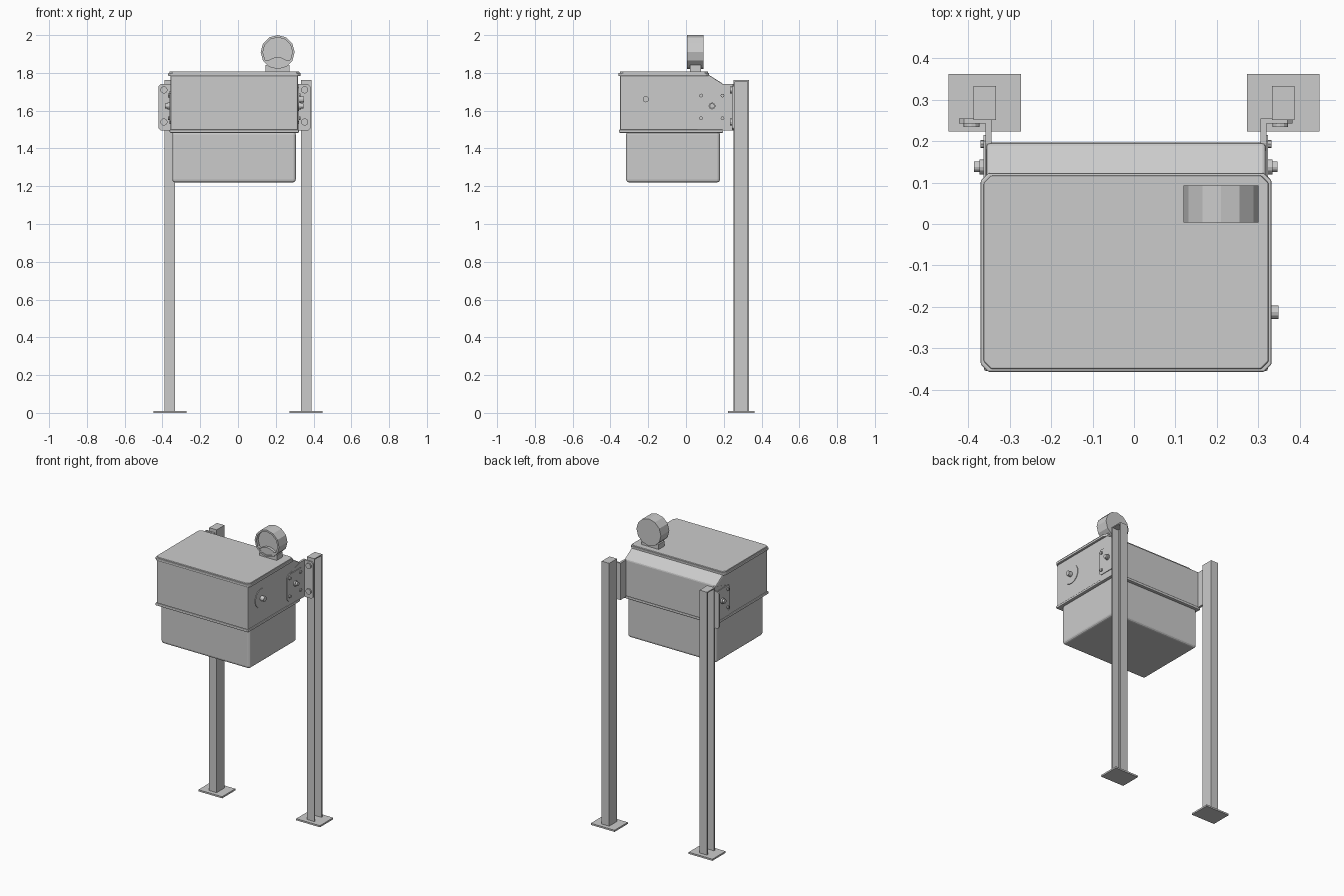
import bpy, bmesh, math

if "Cube" in bpy.data.objects:
    bpy.data.objects.remove(bpy.data.objects["Cube"])

CX = -0.0195  # middle of the collector box (slightly off the post centre)


def finish(name, bm, bevel=0, segs=2):
    bmesh.ops.recalc_face_normals(bm, faces=bm.faces)
    me = bpy.data.meshes.new(name)
    bm.to_mesh(me)
    bm.free()
    ob = bpy.data.objects.new(name, me)
    bpy.context.collection.objects.link(ob)
    if bevel:
        m = ob.modifiers.new("bevel", 'BEVEL')
        m.width, m.segments = bevel, segs
        m.limit_method, m.angle_limit = 'ANGLE', math.radians(40)
    return ob


def prism(name, pts, axis, lo, hi, bevel=0, segs=2):
    """Extrude a 2D outline along x (pts = y,z), y (pts = x,z) or z (pts = x,y)."""
    def place(p, t):
        return {'x': (t, *p), 'y': (p[0], t, p[1]), 'z': (*p, t)}[axis]
    bm = bmesh.new()
    a = [bm.verts.new(place(p, lo)) for p in pts]
    b = [bm.verts.new(place(p, hi)) for p in pts]
    bm.faces.new(a)
    bm.faces.new(b)
    n = len(pts)
    for i in range(n):
        bm.faces.new((a[i], a[(i + 1) % n], b[(i + 1) % n], b[i]))
    return finish(name, bm, bevel, segs)


def box(name, x, y, z, bevel=0, segs=2):
    return prism(name, [(x[0], y[0]), (x[1], y[0]), (x[1], y[1]), (x[0], y[1])],
                 'z', z[0], z[1], bevel, segs)


def ring(c, r, n, start=0):
    return [(c[0] + r * math.cos(start + 2 * math.pi * i / n),
             c[1] + r * math.sin(start + 2 * math.pi * i / n)) for i in range(n)]


def chamfered(a0, a1, b0, b1, c):
    return [(a0 + c, b0), (a1 - c, b0), (a1, b0 + c), (a1, b1 - c),
            (a1 - c, b1), (a0 + c, b1), (a0, b1 - c), (a0, b0 + c)]


# Upper housing with sloped back shoulder
prism("housing", [(-0.35, 1.495), (-0.35, 1.79), (0.12, 1.79), (0.195, 1.743), (0.195, 1.495)],
      'x', -0.357, 0.318, 0.008)
box("housing_bottom_lip", (-0.362, 0.323), (-0.355, 0.197), (1.483, 1.5), 0.005)

# Lid with rolled rim
prism("lid_rim", chamfered(-0.37, 0.332, -0.357, 0.123, 0.018), 'z', 1.783, 1.8, 0.004)
prism("lid_top", chamfered(-0.363, 0.325, -0.35, 0.117, 0.018), 'z', 1.795, 1.808, 0.004)

# Lower bin
box("lower_bin", (-0.348, 0.306), (-0.317, 0.18), (1.22, 1.49), 0.016, 3)

# Dial head: 12-sided drum with recessed front
dial = (0.21, 1.91)
bm = bmesh.new()
loops = []
for r, y in [(0.09, 0.093), (0.09, 0.004), (0.078, 0.004), (0.078, 0.024)]:
    loops.append([bm.verts.new((x, y, z)) for x, z in ring(dial, r, 12, math.pi / 2)])
bm.faces.new(loops[0])
bm.faces.new(loops[-1])
for a, b in zip(loops, loops[1:]):
    for i in range(12):
        j = (i + 1) % 12
        bm.faces.new((a[i], a[j], b[j], b[i]))
finish("dial_drum", bm)
box("dial_neck", (0.145, 0.272), (0.02, 0.08), (1.80, 1.842))

# Curved lower cover inside the dial
hump = [(0.21 + 0.06 * t, 1.883 - 0.026 * t * t) for t in (1, 0.66, 0.33, 0, -0.33, -0.66, -1)]
low = [(0.21 + 0.079 * math.cos(a), 1.91 + 0.079 * math.sin(a))
       for a in [math.radians(d) for d in (215, 240, 270, 300, 325)]]
prism("dial_lower_cover", hump + low, 'y', 0.006, 0.028)

# Lock disc and key knob on the right side
prism("lock_disc", ring((-0.213, 1.66), 0.063, 24), 'x', 0.31, 0.322)
prism("lock_knob", ring((-0.213, 1.66), 0.016, 12), 'x', 0.315, 0.349)

# Mounting brackets, mirrored about the housing middle
for side, s in (("left", -1), ("right", 1)):
    def X(v, s=s):
        return v if s > 0 else 2 * CX - v
    prism(side + "_bracket_plate", [(0.06, 1.495), (0.255, 1.495), (0.255, 1.74), (0.195, 1.74),
                                    (0.06, 1.70)], 'x', X(0.305), X(0.3195))
    a, b = sorted((X(0.305), X(0.383)))
    prism(side + "_bracket_flange", chamfered(a, b, 1.495, 1.74, 0.012), 'y', 0.243, 0.255)
    prism(side + "_side_pad", chamfered(0.055, 0.215, 1.53, 1.705, 0.015), 'x', X(0.315), X(0.324))
    prism(side + "_pivot_washer", ring((0.138, 1.625), 0.018, 12), 'x', X(0.32), X(0.334))
    prism(side + "_pivot_knob", ring((0.138, 1.625), 0.013, 12), 'x', X(0.32), X(0.347))
    for y in (0.08, 0.193):
        for z in (1.56, 1.68):
            prism(side + "_pad_bolt", ring((y, z), 0.010, 8), 'x', X(0.32), X(0.332))
    for z in (1.54, 1.71):
        prism(side + "_flange_bolt", ring((X(0.353), z), 0.019, 12), 'y', 0.234, 0.246)

    # Outward-opening channel post with cap and foot plate
    chan = [(0.388, 0.251), (0.333, 0.251), (0.333, 0.333), (0.388, 0.333),
            (0.388, 0.325), (0.341, 0.325), (0.341, 0.259), (0.388, 0.259)]
    prism(side + "_post", [(s * x, y) for x, y in chan], 'z', 0.005, 1.755)
    box(side + "_post_cap", sorted((s * 0.333, s * 0.388)), (0.251, 0.333), (1.755, 1.762))
    box(side + "_foot_plate", sorted((s * 0.273, s * 0.448)), (0.223, 0.362), (0, 0.011))
